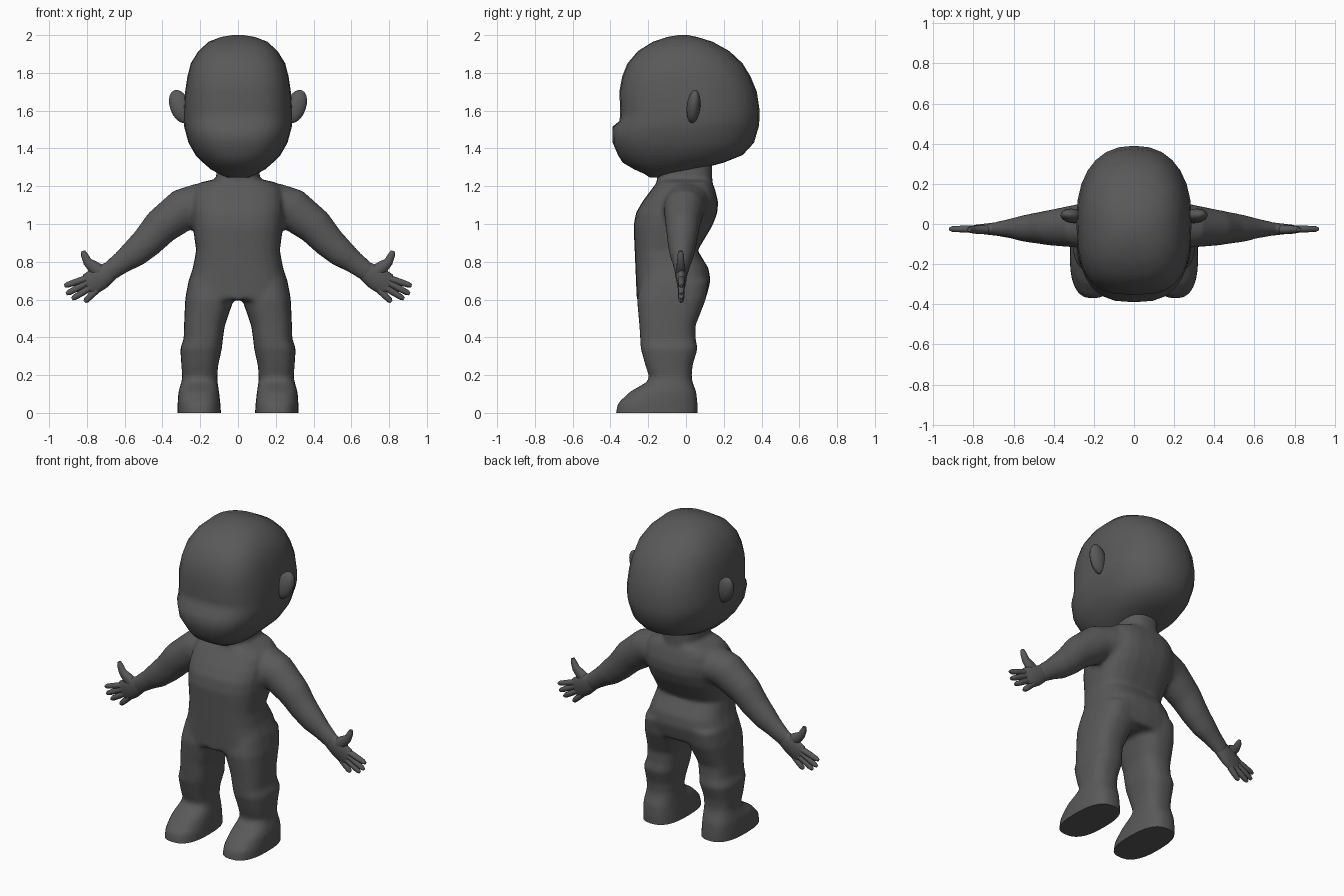
import bpy, bmesh, math
from mathutils import Vector

if "Cube" in bpy.data.objects:
    bpy.data.objects.remove(bpy.data.objects["Cube"])

skin = bpy.data.materials.new("dark_grey")
skin.diffuse_color = (0.1, 0.1, 0.1, 1)
skin.use_nodes = True
skin.node_tree.nodes["Principled BSDF"].inputs["Base Color"].default_value = skin.diffuse_color


def power(t, n):
    return math.copysign(abs(t) ** (2 / n), t)


def loft(bm, rings):
    """Skin a closed tube through rings of points, with flat end caps."""
    loops = [[bm.verts.new(p) for p in ring] for ring in rings]
    k = len(loops[0])
    faces = [bm.faces.new(loops[0]), bm.faces.new(loops[-1])]
    for a, b in zip(loops, loops[1:]):
        for i in range(k):
            j = (i + 1) % k
            faces.append(bm.faces.new((a[i], a[j], b[j], b[i])))
    bmesh.ops.recalc_face_normals(bm, faces=faces)


def level_ring(z, x0, x1, front, back, nf=2.6, nb=2.6, sides=24):
    """Horizontal rounded-square ring between the given extents."""
    cx, rx, cy, ry = (x0 + x1) / 2, (x1 - x0) / 2, (front + back) / 2, (back - front) / 2
    pts = []
    for i in range(sides):
        a = 2 * math.pi * i / sides
        n = nb if math.sin(a) > 0 else nf
        pts.append((cx + rx * power(math.cos(a), n), cy + ry * power(math.sin(a), n), z))
    return pts


def limb(bm, path, side, sides=14):
    """Tube along (x, y, z, half height, half depth) stations."""
    rings = []
    for i, (x, y, z, r, d) in enumerate(path):
        p, q = path[max(i - 1, 0)], path[min(i + 1, len(path) - 1)]
        t = Vector((q[0] - p[0], 0, q[2] - p[2])).normalized()
        ring = []
        for k in range(sides):
            a = 2 * math.pi * k / sides
            c = r * math.cos(a)
            ring.append((side * (x - t.z * c), y + d * math.sin(a), z + t.x * c))
        rings.append(ring)
    loft(bm, rings)


def make(name, bm, angle=50):
    me = bpy.data.meshes.new(name)
    bm.to_mesh(me)
    bm.free()
    ob = bpy.data.objects.new(name, me)
    bpy.context.collection.objects.link(ob)
    me.materials.append(skin)
    finish(ob, angle)
    return ob


def finish(ob, angle):
    bpy.ops.object.select_all(action='DESELECT')
    bpy.context.view_layer.objects.active = ob
    ob.select_set(True)
    bpy.ops.object.shade_smooth_by_angle(angle=math.radians(angle))


# Head: height, half width, front, back, front squareness
head = [(1.245, .05, -.19, -.12, 2.2), (1.265, .10, -.22, -.03, 2.2), (1.29, .145, -.275, .07, 2.3),
        (1.325, .185, -.335, .20, 2.4), (1.365, .225, -.36, .30, 2.5), (1.43, .262, -.388, .36, 2.7),
        (1.515, .285, -.39, .385, 2.7), (1.545, .287, -.352, .388, 3), (1.60, .287, -.348, .39, 3),
        (1.70, .28, -.353, .375, 3), (1.78, .268, -.338, .342, 2.9), (1.85, .25, -.31, .30, 2.8),
        (1.915, .21, -.255, .23, 2.7), (1.965, .155, -.175, .14, 2.5), (1.99, .09, -.10, .06, 2.3),
        (2.0, .03, -.04, .01, 2)]
bm = bmesh.new()
loft(bm, [level_ring(z, -w, w, f, b, n, 2.3, 28) for z, w, f, b, n in head])
make("head", bm, 60)

# Torso: height, half width, front, back
torso = [(1.24, .11, -.13, .13), (1.22, .20, -.155, .14), (1.18, .235, -.185, .155), (1.12, .245, -.23, .17),
         (1.06, .245, -.265, .167), (.99, .24, -.278, .14), (.86, .222, -.272, .062), (.765, .24, -.268, .12),
         (.70, .262, -.265, .13), (.62, .278, -.262, .11), (.598, .278, -.26, .10)]
# Leg and foot: height, inner, outer, front, back
leg = [(.70, .02, .262, -.24, .12), (.60, .022, .28, -.26, .105), (.46, .07, .286, -.247, .05),
       (.39, .08, .288, -.243, .052), (.34, .085, .306, -.24, .062), (.25, .105, .30, -.215, .035),
       (.19, .11, .295, -.195, .03), (.165, .108, .30, -.205, .035), (.11, .10, .316, -.30, .055),
       (.05, .093, .32, -.362, .062), (0, .09, .32, -.372, .062), (-.06, .09, .32, -.372, .062)]
# Arm: stations from inside the shoulder to the wrist
arm = [(.13, 0, 1.10, .09, .11), (.21, 0, 1.105, .11, .12), (.285, -.01, 1.08, .112, .108),
       (.41, -.018, .985, .098, .09), (.48, -.02, .905, .086, .078), (.55, -.022, .843, .076, .066),
       (.61, -.022, .80, .061, .05), (.675, -.024, .752, .053, .037), (.70, -.025, .735, .053, .032)]
bm = bmesh.new()
loft(bm, [level_ring(z, -w, w, f, b, 2.8, 2.8) for z, w, f, b in torso])
loft(bm, [level_ring(z, -w, w, -.155, .14) for z, w in ((1.12, .13), (1.22, .118), (1.30, .112), (1.38, .11))])
for s in (-1, 1):
    loft(bm, [level_ring(z, min(s * a, s * b), max(s * a, s * b), f, k) for z, a, b, f, k in leg])
    limb(bm, arm, s, 20)
body = make("body", bm)

# Blend torso, neck, arms and legs into one skin, then trim flat soles
blend = body.modifiers.new("blend", 'REMESH')
blend.mode = 'VOXEL'
blend.voxel_size = 0.013
soft = body.modifiers.new("soften", 'SMOOTH')
soft.factor, soft.iterations = 0.5, 6
dg = bpy.context.evaluated_depsgraph_get()
skinned = bpy.data.meshes.new_from_object(body.evaluated_get(dg))
body.modifiers.clear()
body.data = skinned
bm = bmesh.new()
bm.from_mesh(skinned)
cut = bmesh.ops.bisect_plane(bm, geom=bm.verts[:] + bm.edges[:] + bm.faces[:], plane_co=(0, 0, 0),
                             plane_no=(0, 0, -1), clear_outer=True)
rim = [e for e in cut["geom_cut"] if isinstance(e, bmesh.types.BMEdge)]
bmesh.ops.holes_fill(bm, edges=rim, sides=0)
bmesh.ops.recalc_face_normals(bm, faces=bm.faces[:])
bm.to_mesh(skinned)
bm.free()
if not skinned.materials:
    skinned.materials.append(skin)
finish(body, 50)

# Hands: palm, thumb and four fingers
palm = [(.655, -.024, .765, .045, .03), (.69, -.025, .742, .055, .033), (.73, -.025, .716, .064, .028),
        (.785, -.025, .68, .063, .021), (.80, -.025, .671, .05, .014)]
thumb = [(.725, -.028, .745, .036, .024), (.765, -.028, .772, .034, .024), (.797, -.028, .80, .024, .02),
         (.814, -.028, .838, .018, .017), (.82, -.028, .858, .010, .010)]
fingers = [(.80, .712, .915, .674), (.795, .69, .905, .632), (.775, .668, .875, .605), (.748, .650, .81, .590)]
for s, label in ((-1, "right"), (1, "left")):
    bm = bmesh.new()
    limb(bm, palm, s)
    limb(bm, thumb, s, 10)
    for x0, z0, x1, z1 in fingers:
        stations = []
        for t, r in ((0, .018), (.5, .0175), (.9, .015), (1.04, .008)):
            stations.append((x0 + (x1 - x0) * t, -.025, z0 + (z1 - z0) * t, r, r))
        limb(bm, stations, s, 10)
    make(label + "_hand", bm, 60)

    # Ear: flattened egg, leaning outwards at the top
    bm = bmesh.new()
    bmesh.ops.create_uvsphere(bm, u_segments=14, v_segments=10, radius=1)
    ear = make(label + "_ear", bm, 60)
    ear.scale = (.055, .036, .092)
    ear.location = (s * .306, .04, 1.622)
    ear.rotation_euler = (math.radians(-6), s * math.radians(20), 0)
